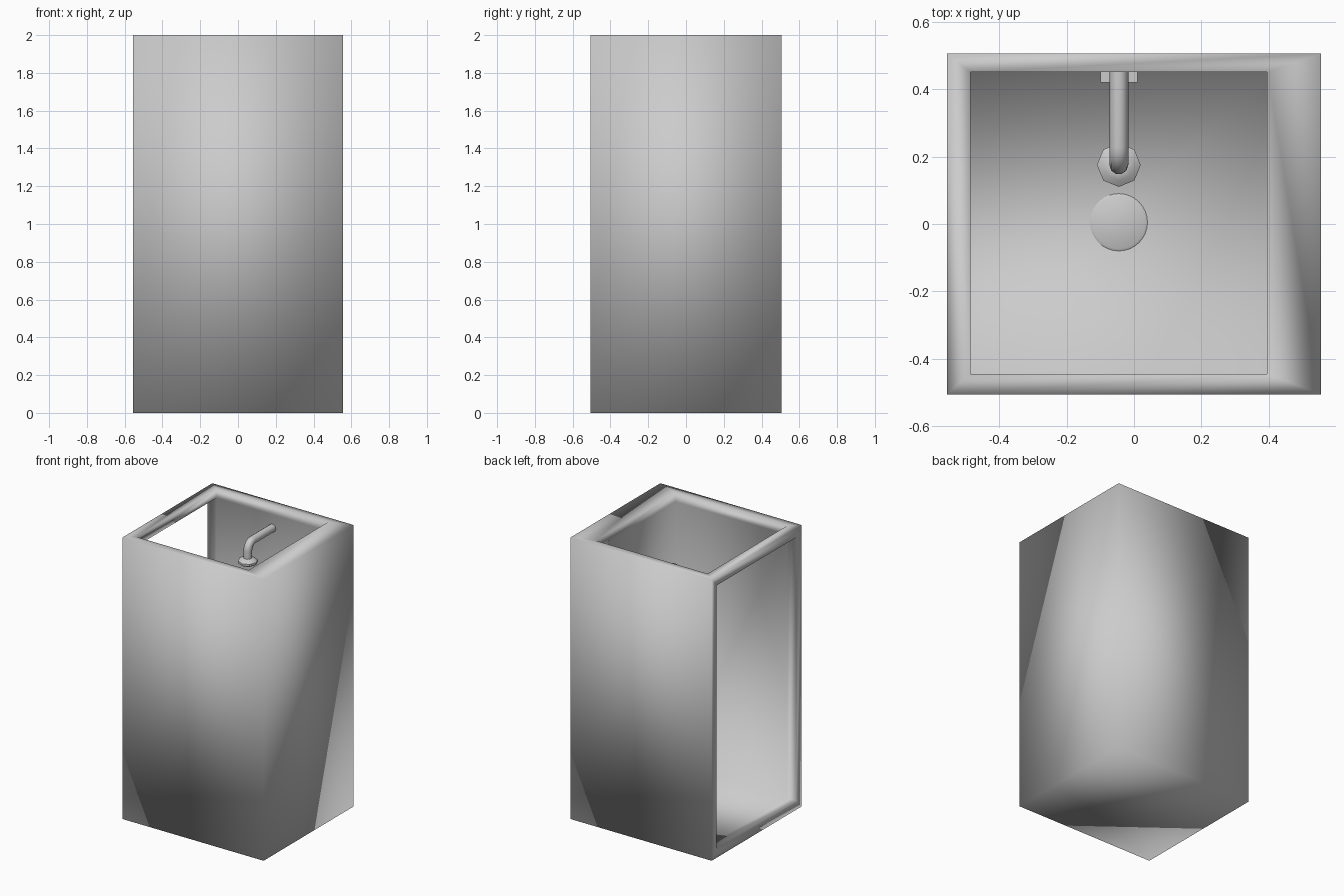
import bpy, bmesh, math
from mathutils import Vector, Matrix

if "Cube" in bpy.data.objects:
    bpy.data.objects.remove(bpy.data.objects["Cube"])

CX = -0.045                      # centre line of the fittings
IX0, IX1, IY0, IY1 = -0.485, 0.395, -0.445, 0.45
FLOOR, LINTEL = 0.065, 1.935


def finish(name, bm, smooth=None):
    bmesh.ops.recalc_face_normals(bm, faces=bm.faces[:])
    me = bpy.data.meshes.new(name)
    bm.to_mesh(me)
    bm.free()
    ob = bpy.data.objects.new(name, me)
    bpy.context.collection.objects.link(ob)
    if smooth is not None:
        bpy.ops.object.select_all(action='DESELECT')
        ob.select_set(True)
        bpy.context.view_layer.objects.active = ob
        bpy.ops.object.shade_smooth_by_angle(angle=math.radians(smooth))
    return ob


def ring(bm, pts):
    return [bm.verts.new(p) for p in pts]


def rect(x0, x1, y0, y1, z):
    return [(x0, y0, z), (x1, y0, z), (x1, y1, z), (x0, y1, z)]


def bridge(bm, a, b, skip=()):
    n = len(a)
    for i in range(n):
        if i not in skip:
            bm.faces.new((a[i], a[(i + 1) % n], b[(i + 1) % n], b[i]))


def lathe(name, profile, sides, location, axis='Z', smooth=40):
    # stack of rings given as (radius, height), capped at both ends
    bm = bmesh.new()
    rings = [ring(bm, [(r * math.cos(2 * math.pi * k / sides),
                        r * math.sin(2 * math.pi * k / sides), z)
                       for k in range(sides)]) for r, z in profile]
    for a, b in zip(rings, rings[1:]):
        bridge(bm, a, b)
    bm.faces.new(rings[0])
    bm.faces.new(rings[-1])
    rot = Matrix.Rotation(math.pi / 2, 4, 'X') if axis == '-Y' else Matrix()
    bm.transform(Matrix.Translation(location) @ rot)
    return finish(name, bm, smooth)


# Stall: open at the top, with a full height doorway in the left wall
bm = bmesh.new()
base = ring(bm, rect(-0.555, 0.555, -0.505, 0.505, 0))
rim = ring(bm, rect(-0.555, 0.555, -0.505, 0.505, 2))
inner_top = ring(bm, rect(IX0, IX1, IY0, IY1, 2))
inner_mid = ring(bm, rect(IX0, IX1, IY0, IY1, LINTEL))
inner_low = ring(bm, rect(IX0, IX1, IY0, IY1, FLOOR))
bm.faces.new(base)
bm.faces.new(inner_low)
bridge(bm, base, rim, skip=(3,))
bridge(bm, rim, inner_top)
bridge(bm, inner_top, inner_mid)
bridge(bm, inner_mid, inner_low, skip=(3,))
# Doorway frame and jambs
door_out = ring(bm, [(-0.555, y, z) for y, z in
                     ((IY0, FLOOR), (IY1, FLOOR), (IY1, LINTEL), (IY0, LINTEL))])
bridge(bm, [base[0], base[3], rim[3], rim[0]], door_out)
bridge(bm, door_out, [inner_low[0], inner_low[3], inner_mid[3], inner_mid[0]])
finish("stall_walls", bm, 180)

# Drain cover on the floor
lathe("drain_cover", [(0.085, 0), (0.085, 0.004), (0.078, 0.008)], 32,
      (CX, 0.005, FLOOR))

# Shower arm: out of the back wall, then bent down to the head
R, Z, Y = 0.028, 1.84, 0.175
path = bpy.data.curves.new("shower_arm", 'CURVE')
path.dimensions = '3D'
path.bevel_depth = R
path.bevel_resolution = 3
path.use_fill_caps = True
bend = 0.055
pts = [(CX, IY1, Z)]
for i in range(7):
    a = math.pi / 2 * i / 6
    pts.append((CX, Y + bend - bend * math.sin(a), Z - bend + bend * math.cos(a)))
pts.append((CX, Y, 1.71))
sp = path.splines.new('POLY')
sp.points.add(len(pts) - 1)
for p, co in zip(sp.points, pts):
    p.co = (*co, 1)
bpy.context.collection.objects.link(bpy.data.objects.new("shower_arm", path))

# Eight sided shower head
lathe("shower_head", [(0.05, 0), (0.065, 0.01), (0.065, 0.025),
                      (0.045, 0.04), (0.028, 0.045)], 8, (CX, Y, 1.69))

# Valve plate and knob on the back wall
bm = bmesh.new()
bmesh.ops.create_cube(bm, size=1, matrix=Matrix.Translation((CX, IY1 - 0.015, 1.0))
                      @ Matrix.Diagonal((0.11, 0.03, 0.16, 1)))
finish("valve_plate", bm)
lathe("valve_knob", [(0.018, 0), (0.018, 0.03), (0.026, 0.035), (0.026, 0.06)], 12,
      (CX, IY1 - 0.03, 1.0), '-Y')
